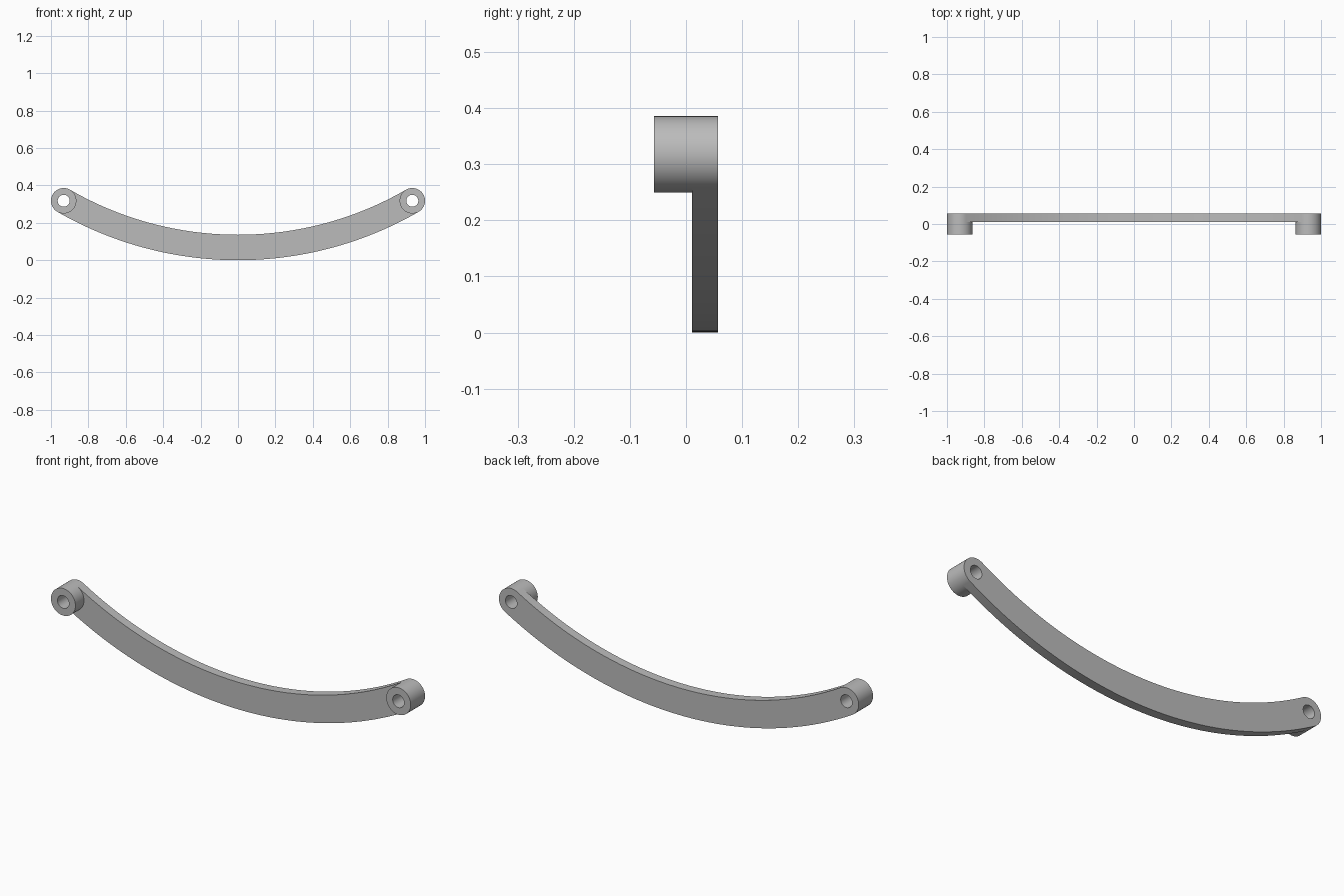
import bpy
import bmesh
from math import sin, cos, pi
from mathutils import Vector

cube = bpy.data.objects.get("Cube")
if cube:
    bpy.data.objects.remove(cube, do_unlink=True)

SPAN = 0.932            # boss centre distance from the middle
BOSS_R = 0.068          # also half the bar width
HOLE_R = 0.032
SWEEP = pi / 6          # half angle of the bar
ARC_R = SPAN / sin(SWEEP)
ARC_Z = BOSS_R + ARC_R  # height of the arc centre
FRONT, STEP, BACK = -0.057, 0.011, 0.057
SIDES, STEPS = 64, 32

bm = bmesh.new()


def arc(radius):
    """Points along the bar from the middle to the boss."""
    return [(radius * sin(SWEEP * i / STEPS), ARC_Z - radius * cos(SWEEP * i / STEPS))
            for i in range(STEPS + 1)]


def circle(radius):
    """Boss circle starting at the bar's lower corner, outer half first."""
    cx, cz = SPAN, ARC_Z - ARC_R * cos(SWEEP)
    angles = [SWEEP - pi / 2 + 2 * pi * i / SIDES for i in range(SIDES + 1)]
    return [(cx + radius * cos(a), cz + radius * sin(a)) for a in angles]


def face(points):
    bm.faces.new([bm.verts.new(p) for p in points])


def wall(path, y0, y1):
    for (xa, za), (xb, zb) in zip(path, path[1:]):
        face([(xa, y0, za), (xb, y0, zb), (xb, y1, zb), (xa, y1, za)])


def ring(outer, inner, y):
    for i in range(SIDES):
        face([(x, y, z) for x, z in (outer[i], outer[i + 1], inner[i + 1], inner[i])])


# Boss with through hole
rim, hole = circle(BOSS_R), circle(HOLE_R)
half = SIDES // 2
wall(rim, FRONT, STEP)
wall(rim[:half + 1], STEP, BACK)
wall(hole, FRONT, STEP)
wall(hole, STEP, BACK)
ring(rim, hole, FRONT)
ring(rim, hole, BACK)

# Curved bar, ending against the inner half of the boss
lower, upper = arc(ARC_R + BOSS_R), arc(ARC_R - BOSS_R)
wall(lower, STEP, BACK)
wall(upper, STEP, BACK)
outline = lower + rim[half + 1:-1][::-1] + upper[::-1]
for y in (STEP, BACK):
    face([(x, y, z) for x, z in outline])

bmesh.ops.remove_doubles(bm, verts=bm.verts, dist=0.0001)
bmesh.ops.recalc_face_normals(bm, faces=bm.faces)
mesh = bpy.data.meshes.new("curved_handle")
bm.to_mesh(mesh)
bm.free()

# Plain grey finish
grey = bpy.data.materials.new("grey")
grey.use_nodes = True
colour = (0.5, 0.5, 0.5, 1)
grey.diffuse_color = colour
grey.node_tree.nodes["Principled BSDF"].inputs["Base Color"].default_value = colour
mesh.materials.append(grey)

handle = bpy.data.objects.new("curved_handle", mesh)
bpy.context.collection.objects.link(handle)
bpy.context.view_layer.objects.active = handle
handle.select_set(True)
bpy.ops.object.shade_smooth_by_angle(angle=pi / 6)

# Matching left and right halves
mirror = handle.modifiers.new("mirror", 'MIRROR')
mirror.use_axis[0] = True
